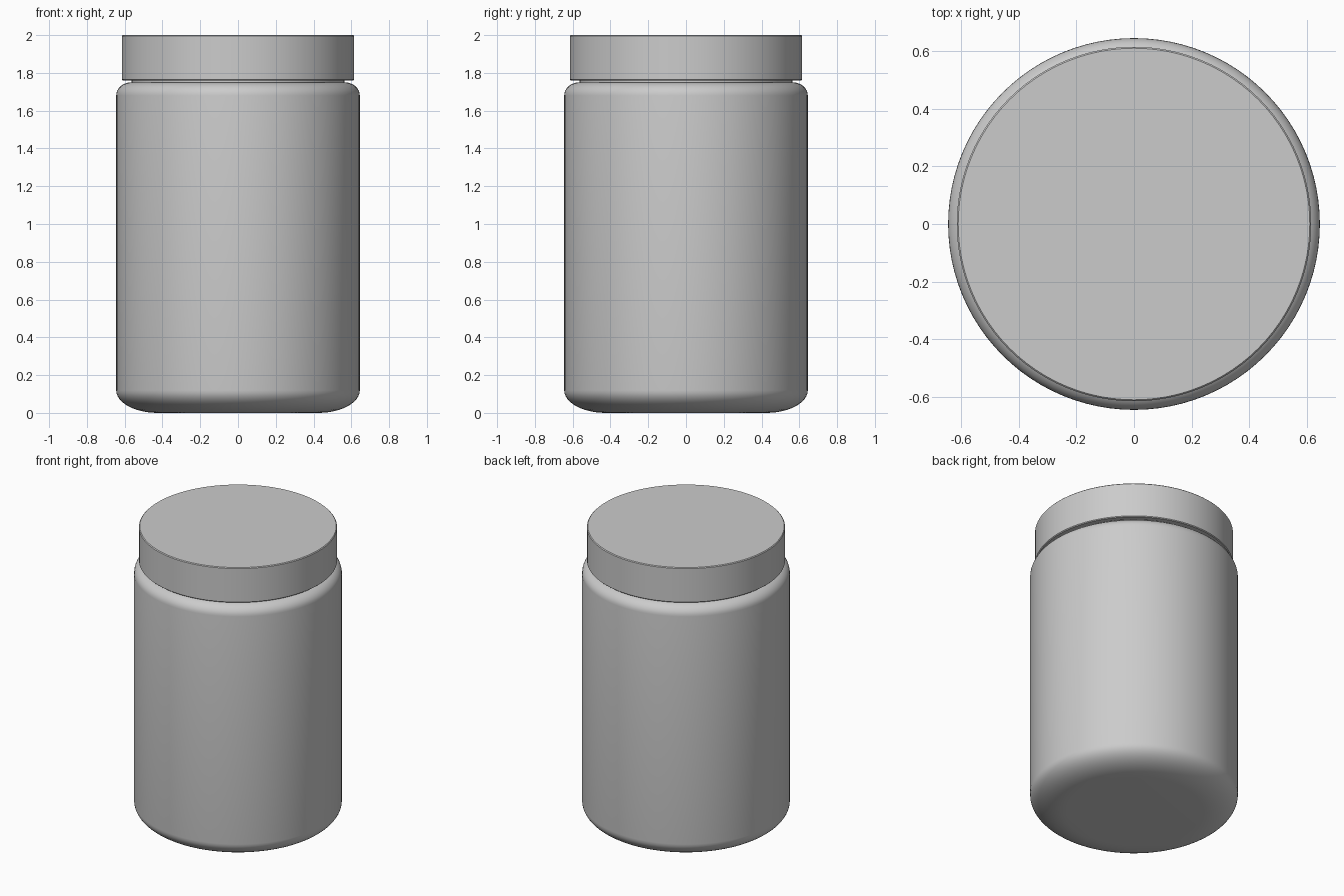
import bpy, bmesh
from math import sin, cos, pi, radians

if "Cube" in bpy.data.objects:
    bpy.data.objects.remove(bpy.data.objects["Cube"])

SEGMENTS = 96


def arc(cx, cz, rx, rz, a0, a1, n):
    """Points along an elliptical arc in the (radius, height) plane."""
    pts = []
    for i in range(n + 1):
        a = radians(a0 + (a1 - a0) * i / n)
        pts.append((cx + rx * cos(a), cz + rz * sin(a)))
    return pts


def lathe(name, profile):
    """Spin a (radius, height) profile around z; both ends lie on the axis."""
    bm = bmesh.new()
    verts = [bm.verts.new((r, 0, z)) for r, z in profile]
    edges = [bm.edges.new(p) for p in zip(verts, verts[1:])]
    bmesh.ops.spin(bm, geom=verts + edges, cent=(0, 0, 0), axis=(0, 0, 1),
                   angle=2 * pi, steps=SEGMENTS, use_duplicate=False)
    bmesh.ops.remove_doubles(bm, verts=bm.verts, dist=1e-4)
    bmesh.ops.recalc_face_normals(bm, faces=bm.faces)
    mesh = bpy.data.meshes.new(name)
    bm.to_mesh(mesh)
    bm.free()
    obj = bpy.data.objects.new(name, mesh)
    bpy.context.collection.objects.link(obj)
    bpy.context.view_layer.objects.active = obj
    bpy.ops.object.select_all(action='DESELECT')
    obj.select_set(True)
    bpy.ops.object.shade_smooth_by_angle(angle=radians(35))
    return obj


# Jar body: flat base, rounded heel, straight wall, rounded shoulder, neck
body = [(0, 0)]
body += arc(0.425, 0.12, 0.22, 0.12, -90, 0, 12)
body += arc(0.565, 1.68, 0.08, 0.07, 0, 90, 8)
body += [(0.565, 1.93), (0, 1.93)]
lathe("jar_body", body)

# Screw lid: flat-topped cap, hollow underneath so it sits over the neck
lathe("lid", [(0, 2.0), (0.61, 2.0), (0.615, 1.995), (0.615, 1.765),
              (0.61, 1.76), (0.575, 1.76), (0.575, 1.94), (0, 1.94)])
